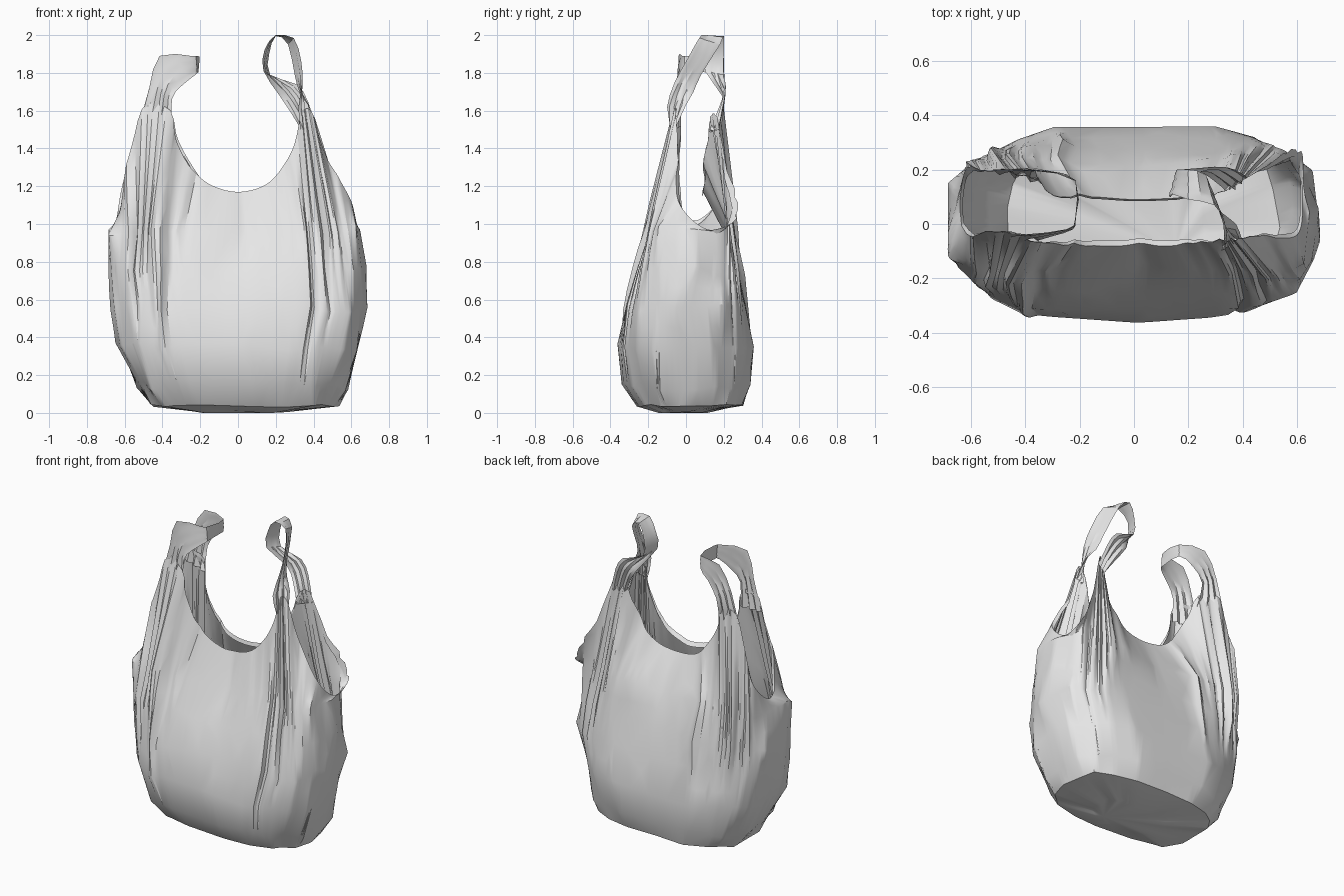
import bpy, bmesh, math, random
from mathutils import Vector

if "Cube" in bpy.data.objects:
    bpy.data.objects.remove(bpy.data.objects["Cube"])

random.seed(11)
film = bpy.data.materials.new("white_plastic_film")
film.diffuse_color = (0.8, 0.8, 0.8, 1)
film.use_nodes = True
film.node_tree.nodes["Principled BSDF"].inputs["Base Color"].default_value = film.diffuse_color


def catmull(a, b, c, d, t):
    return 0.5 * (2 * b + (c - a) * t + (2 * a - 5 * b + 4 * c - d) * t ** 2
                  + (3 * b - a - 3 * c + d) * t ** 3)


def finish(name, rows, closed, ratio=1.0, cap=False):
    """Skin a grid of points and shade it."""
    bm = bmesh.new()
    grid = [[bm.verts.new(p) for p in r] for r in rows]
    n = len(grid[0])
    for lo, hi in zip(grid, grid[1:]):
        for i in range(n if closed else n - 1):
            j = (i + 1) % n
            bm.faces.new((lo[i], lo[j], hi[j], hi[i]))
    if cap:
        mid = bm.verts.new((0.15, -0.1, 0))
        for i in range(n):
            bm.faces.new((mid, grid[0][(i + 1) % n], grid[0][i]))
    bmesh.ops.triangulate(bm, faces=bm.faces[:])
    me = bpy.data.meshes.new(name)
    bm.to_mesh(me)
    bm.free()
    ob = bpy.data.objects.new(name, me)
    bpy.context.collection.objects.link(ob)
    me.materials.append(film)
    bpy.ops.object.select_all(action='DESELECT')
    ob.select_set(True)
    bpy.context.view_layer.objects.active = ob
    if ratio < 1:
        m = ob.modifiers.new("facets", 'DECIMATE')
        m.ratio = ratio
        bpy.ops.object.modifier_apply(modifier=m.name)
    bpy.ops.object.shade_smooth_by_angle(angle=math.radians(30))
    return ob


# Body rings: height, left, right, front, back, drawn-in middle, corner roundness
RINGS = [(.005, .2, .26, .15, .12, 0, .65), (.04, .46, .54, .26, .31, 0, .65),
         (.14, .54, .585, .335, .345, 0, .65), (.35, .645, .64, .365, .365, 0, .65),
         (.56, .675, .69, .335, .345, .05, .62), (.75, .685, .675, .29, .33, .16, .56),
         (.96, .68, .655, .235, .315, .34, .5)]

# Top edge: angle around the bag, then x, y, z
RIM = [(-90, 0, -.08, 1.17), (-77, .15, -.08, 1.21), (-69, .25, -.075, 1.32),
       (-64, .31, -.07, 1.45), (-60, .34, -.07, 1.59), (-44, .39, -.05, 1.59),
       (-38, .46, -.04, 1.37), (-22, .6, -.04, 1.12), (5, .62, .12, .97),
       (22, .61, .28, 1.05), (38, .5, .225, 1.28), (44, .41, .17, 1.56),
       (60, .35, .13, 1.56), (64, .31, .11, 1.44), (69, .25, .1, 1.31),
       (77, .15, .095, 1.2), (90, 0, .09, 1.17), (103, -.15, .1, 1.2),
       (111, -.25, .1, 1.32), (116, -.32, .12, 1.45), (120, -.36, .17, 1.58),
       (136, -.5, .2, 1.59), (142, -.56, .2, 1.4), (158, -.62, .2, 1.17),
       (180, -.64, .06, 1.02), (202, -.62, -.03, 1.1), (218, -.58, -.04, 1.35),
       (224, -.5, -.03, 1.62), (240, -.355, -.06, 1.6), (244, -.33, -.07, 1.45),
       (249, -.26, -.08, 1.31), (257, -.15, -.08, 1.21)]


def rim_point(u):
    n = len(RIM)
    i = max(k for k in range(n) if RIM[k][0] <= u)
    u0 = RIM[i][0]
    u1 = RIM[i + 1][0] if i + 1 < n else 270
    pts = [Vector(RIM[(i + k) % n][1:]) for k in (-1, 0, 1, 2)]
    return catmull(*pts, (u - u0) / (u1 - u0))


def ring_point(ring, u):
    z, left, right, front, back, draw, power = ring
    c, s = math.cos(math.radians(u)), math.sin(math.radians(u))
    x = (right if c > 0 else left) * math.copysign(abs(c) ** .7, c)
    y = (back if s > 0 else front) * math.copysign(abs(s) ** power, s)
    return Vector((x, y * (1 - draw * abs(s) ** 8), z))


def faceted_ring(ring):
    """A crumpled polygon with few corners, resampled at every column."""
    n = 20
    size = .03 if ring[0] > .1 else .01
    keys = [-90 + (k + random.uniform(-.3, .3)) * 360 / n for k in range(n)]
    pts = [ring_point(ring, u) * random.uniform(.97, 1.025) for u in keys]
    for p in pts:
        p.z = ring[0] + random.uniform(-size, size)
    keys = [keys[-1] - 360] + keys + [keys[0] + 360]
    pts = [pts[-1]] + pts + [pts[0]]
    out = []
    for u in angles:
        if u > keys[-1]:
            u -= 360
        i = max(k for k in range(len(keys) - 1) if keys[k] <= u)
        out.append(pts[i].lerp(pts[i + 1], (u - keys[i]) / (keys[i + 1] - keys[i])))
    return out


# Pleats fanning down from the four gathers: angle, half width, depth, lower end
pleats = []
for g in (-53, 53, 128, 232):
    for k in range(-4, 5):
        pleats.append((g + k * 5.2 + random.uniform(-1, 1), random.uniform(2.2, 3.6),
                       random.choice((-1, -1, 1)) * random.uniform(.02, .045),
                       random.uniform(.35, .9)))
pleats += [(194, 5, .02, .25), (241, 3, .05, .22), (-62, 2.5, -.05, .2), (-88, 5, -.03, .7)]


def pleat_shift(u, z, top):
    total = 0
    for c, w, depth, low in pleats:
        d = abs((u - c + 180) % 360 - 180) / w
        if d < 1 and z > low:
            rise = min(1, (z - low) / .4)
            fade = .35 + .65 * min(1, max(0, top - z) / .5)
            total += depth * (1 - d) * rise * fade
    return total


# Body of the bag
angles = [-90 + 1.5 * i for i in range(240)]
rims = [rim_point(u) for u in angles]
rings = [faceted_ring(r) for r in RINGS]
levels = []
for lo, hi in zip(rings, rings[1:]):
    levels.append(lo)
    if lo[0].z > .2:
        levels.append([a.lerp(b, .5) for a, b in zip(lo, hi)])
levels.append(rings[-1])
for s in (.14, .3, .48, .65, .82, .94, 1):
    levels.append([a.lerp(b, s) for a, b in zip(rings[-1], rims)])
rows = []
for level in levels:
    row = []
    for u, p, rim in zip(angles, level, rims):
        out = Vector((math.cos(math.radians(u)) * .6, math.sin(math.radians(u)), 0))
        p = p + out * pleat_shift(u, p.z, rim.z)
        row.append((max(-.685, min(.685, p.x)), max(-.372, min(.372, p.y)), max(0, p.z)))
    rows.append(row)
# folded hem inside the top edge, fading out at the gathers
hem = []
for x, y, z in rows[-1]:
    f = max(.1, min(1, (1.45 - z) / .25))
    hem.append((x * (1 - .015 * f), y + (.05 - y) * .15 * f, z - .025))
rows.append(hem)
finish("bag_body", rows, True, .45, True)


# Carrying handles: twisted ribbons given by their two edges
def handle(name, pairs, crease):
    pairs = [(Vector(p[:3]), Vector(p[3:])) for p in pairs]
    n, rows = len(pairs), []
    for i in range(n - 1):
        q = [pairs[min(n - 1, max(0, i + k))] for k in (-1, 0, 1, 2)]
        for step in range(2 if i < n - 2 else 3):
            t = step / 2
            a = catmull(*[e[0] for e in q], t)
            b = catmull(*[e[1] for e in q], t)
            along = q[2][0] + q[2][1] - q[1][0] - q[1][1]
            nrm = (b - a).cross(along).normalized()
            f = (i + t) / (n - 1)
            amp = crease * (.1 + .9 * abs(2 * f - 1) ** 3)
            row = [a.lerp(b, m / 6) + nrm * amp * (0, 1, -1, 1, -.6, 1, 0)[m]
                   for m in range(7)]
            for p in row:
                p.z = min(2, p.z)
            rows.append(row)
    finish(name, rows, False)


handle("right_handle", [
    (.33, -.075, 1.5, .395, -.05, 1.52), (.32, -.1, 1.62, .375, .0, 1.63),
    (.34, -.06, 1.75, .325, .04, 1.7), (.335, .0, 1.86, .3, .08, 1.79),
    (.295, .07, 1.985, .265, .18, 1.95), (.2, .09, 2.0, .2, .2, 1.995),
    (.14, .11, 1.92, .165, .2, 1.9), (.135, .1, 1.81, .17, .2, 1.79),
    (.22, .19, 1.68, .31, .21, 1.74), (.28, .17, 1.59, .37, .2, 1.65),
    (.34, .12, 1.49, .42, .17, 1.5)], .014)

handle("left_handle", [
    (-.35, -.065, 1.5, -.52, -.035, 1.52), (-.35, -.06, 1.66, -.47, -.03, 1.72),
    (-.3, -.045, 1.73, -.415, -.04, 1.89), (-.225, -.02, 1.79, -.25, -.02, 1.89),
    (-.215, .02, 1.8, -.215, .02, 1.89), (-.215, .16, 1.8, -.215, .16, 1.88),
    (-.29, .19, 1.75, -.38, .2, 1.88), (-.36, .2, 1.65, -.47, .2, 1.72),
    (-.35, .16, 1.5, -.52, .2, 1.52)], .014)
